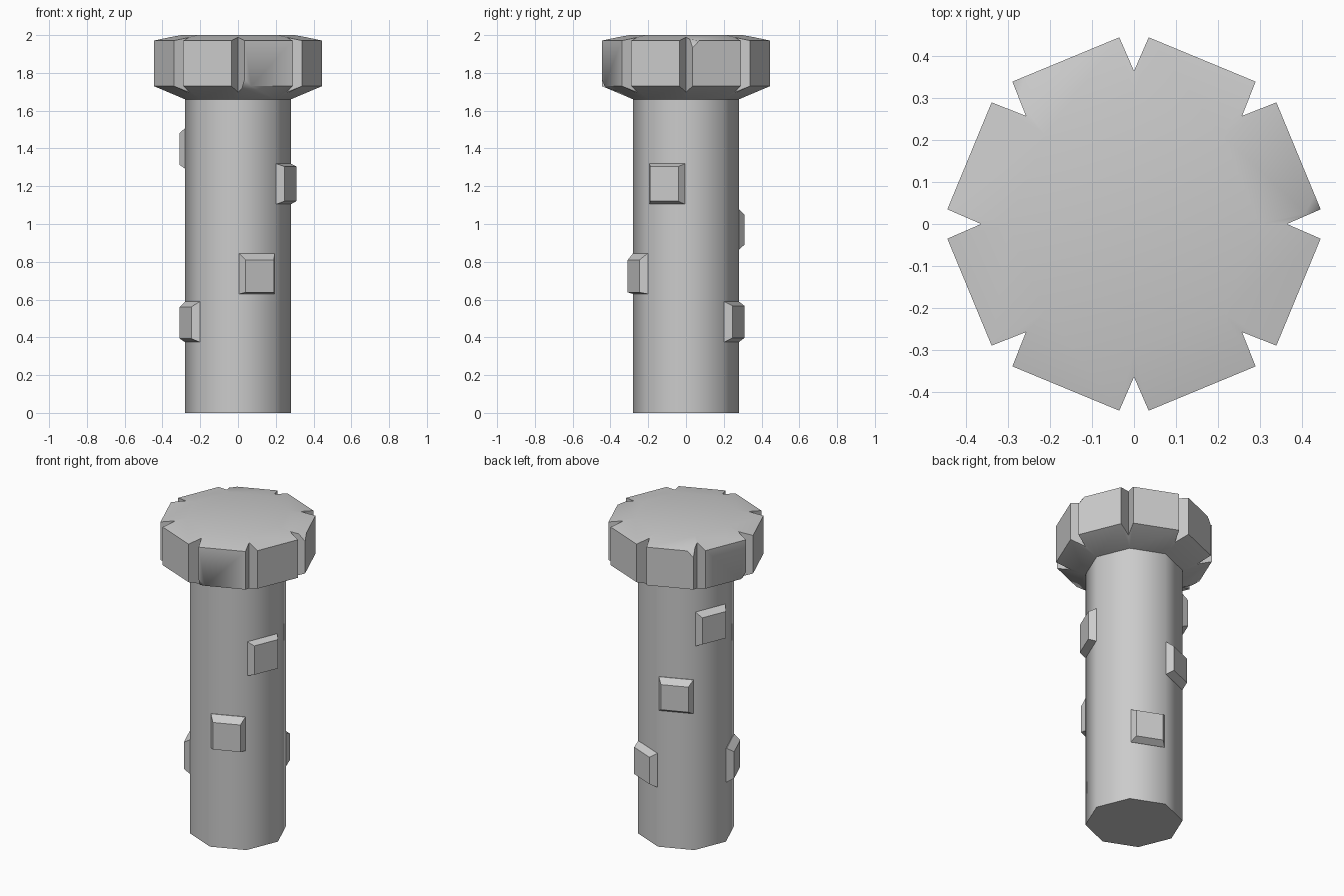
import bpy, bmesh
from math import cos, sin, radians
from mathutils import Vector

if "Cube" in bpy.data.objects:
    bpy.data.objects.remove(bpy.data.objects["Cube"])

N, R = 8, 0.28


def polar(r, deg, z):
    return Vector((r * cos(radians(deg)), r * sin(radians(deg)), z))


def finish(bm, name, smooth=True):
    bmesh.ops.recalc_face_normals(bm, faces=bm.faces)
    mesh = bpy.data.meshes.new(name)
    bm.to_mesh(mesh)
    bm.free()
    obj = bpy.data.objects.new(name, mesh)
    bpy.context.collection.objects.link(obj)
    if smooth:
        bpy.ops.object.select_all(action='DESELECT')
        obj.select_set(True)
        bpy.context.view_layer.objects.active = obj
        bpy.ops.object.shade_smooth_by_angle(angle=radians(46))
    return obj


# Octagonal shaft
bm = bmesh.new()
low = [bm.verts.new(polar(R, 45 * k, 0)) for k in range(N)]
high = [bm.verts.new(polar(R, 45 * k, 1.67)) for k in range(N)]
bm.faces.new(low)
bm.faces.new(high)
for k in range(N):
    j = (k + 1) % N
    bm.faces.new((low[k], low[j], high[j], high[k]))
finish(bm, "shaft")

# Notched cap: inner octagon, notch points and paired outer corners, below and above
bm = bmesh.new()


def cap_side(r_in, z_in, z_notch, z_out):
    inner = [bm.verts.new(polar(r_in, 45 * k, z_in)) for k in range(N)]
    notch = [bm.verts.new(polar(0.365, 45 * k, z_notch)) for k in range(N)]
    before = [bm.verts.new(polar(0.447, 45 * k - 4.5, z_out)) for k in range(N)]
    after = [bm.verts.new(polar(0.447, 45 * k + 4.5, z_out)) for k in range(N)]
    bm.faces.new(inner)
    for k in range(N):
        j = (k + 1) % N
        bm.faces.new((inner[k], after[k], before[j], inner[j]))
        bm.faces.new((inner[k], notch[k], after[k]))
        bm.faces.new((inner[k], before[k], notch[k]))
    return notch, before, after


bn, bb, ba = cap_side(R, 1.66, 1.698, 1.73)
tn, tb, ta = cap_side(0.30, 2.0, 1.988, 1.971)
for k in range(N):
    j = (k + 1) % N
    bm.faces.new((ba[k], bb[j], tb[j], ta[k]))
    bm.faces.new((bn[k], ba[k], ta[k], tn[k]))
    bm.faces.new((bb[k], bn[k], tn[k], tb[k]))
# Small chipped corners
bmesh.ops.bevel(bm, geom=[tb[3], ta[0], ba[6], bb[4]], offset=0.038,
                segments=1, affect='VERTICES', profile=0.5)
finish(bm, "cap")


# Raised blocks on the shaft faces: (face angle, centre z, lower inset, upper inset)
def block(name, deg, z, lo, up):
    n, t = polar(1, deg, 0), polar(1, deg + 90, 0)
    bm = bmesh.new()

    def ring(r, w, z0, z1):
        return [bm.verts.new(n * r + t * (s * w) + Vector((0, 0, h)))
                for s, h in ((-1, z0), (1, z0), (1, z1), (-1, z1))]

    base = ring(0.245, 0.101, z - 0.107, z + 0.107)
    rim = ring(0.262, 0.101, z - 0.107, z + 0.107)
    face = ring(0.301, 0.081, z - 0.107 + lo, z + 0.107 - up)
    bm.faces.new(base)
    bm.faces.new(face)
    for a, b in ((base, rim), (rim, face)):
        for i in range(4):
            j = (i + 1) % 4
            bm.faces.new((a[i], a[j], b[j], b[i]))
    finish(bm, name, smooth=False)


for i, spec in enumerate([
        (-67.5, 0.737, 0.008, 0.035),
        (-22.5, 1.212, 0.016, 0.015),
        (67.5, 0.482, 0.022, 0.022),
        (112.5, 0.972, 0.025, 0.03),
        (157.5, 1.40, 0.02, 0.025),
        (202.5, 0.482, 0.018, 0.028)]):
    block(f"raised_block_{i + 1}", *spec)
